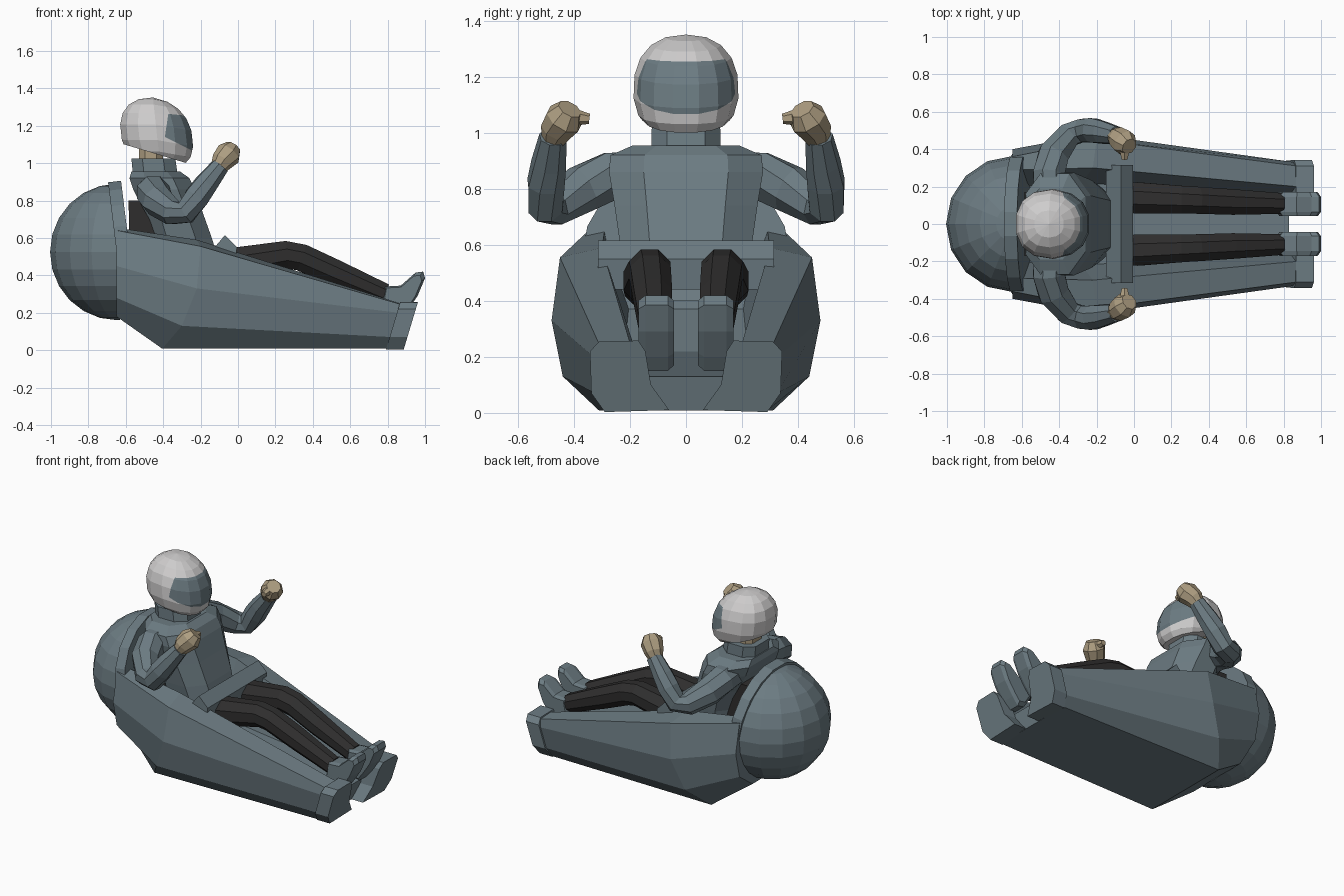
import bpy, bmesh, math
from mathutils import Vector, Matrix

if "Cube" in bpy.data.objects:
    bpy.data.objects.remove(bpy.data.objects["Cube"])


def material(name, rgb):
    m = bpy.data.materials.new(name)
    m.diffuse_color = (*rgb, 1)
    m.use_nodes = True
    m.node_tree.nodes["Principled BSDF"].inputs["Base Color"].default_value = m.diffuse_color
    return m


GREY = material("slate grey", (0.15, 0.2, 0.225))
BLACK = material("trouser black", (0.028, 0.027, 0.027))
WHITE = material("helmet white", (0.62, 0.61, 0.61))
SKIN = material("glove tan", (0.42, 0.34, 0.22))


def finish(name, bm, *mats):
    bmesh.ops.recalc_face_normals(bm, faces=bm.faces[:])
    me = bpy.data.meshes.new(name)
    bm.to_mesh(me)
    bm.free()
    for m in mats:
        me.materials.append(m)
    ob = bpy.data.objects.new(name, me)
    bpy.context.collection.objects.link(ob)
    return ob


def loft(name, rings, mat):
    """Skin equal-length closed rings and cap both ends."""
    bm = bmesh.new()
    vs = [[bm.verts.new(p) for p in r] for r in rings]
    n = len(vs[0])
    for a, b in zip(vs, vs[1:]):
        for i in range(n):
            j = (i + 1) % n
            bm.faces.new((a[i], a[j], b[j], b[i]))
    bm.faces.new(vs[0])
    bm.faces.new(vs[-1])
    return finish(name, bm, mat)


def tube(name, path, mat, side=1, n=8):
    """Limb along (x, y, z, radius) points, y multiplied by side."""
    pts = [Vector((x, y * side, z)) for x, y, z, r in path]
    rings = []
    for i, p in enumerate(pts):
        t = (pts[min(i + 1, len(pts) - 1)] - pts[max(i - 1, 0)]).normalized()
        u = t.cross(Vector((0, 0, 1))).normalized()
        v = t.cross(u)
        r = path[i][3]
        angles = [2 * math.pi * (k + 0.5) / n for k in range(n)]
        rings.append([p + r * (math.cos(a) * u + math.sin(a) * v) for a in angles])
    return loft(name, rings, mat)


def oval(z, w, x0, x1):
    """Eight-sided horizontal section."""
    c, d = (x0 + x1) / 2, (x1 - x0) / 2
    pts = [(1, .55), (.45, 1), (-.5, 1), (-1, .6)]
    pts += [(a, -b) for a, b in reversed(pts)]
    return [(c + d * a, w * b, z) for a, b in pts]


# Hull: open channel lofted along x from half sections
halves = [
    [(-.65, .20, .42), (-.65, .29, .655), (-.65, .36, .64), (-.65, .40, .45), (-.65, .36, .28), (-.65, .22, .18)],
    [(-.28, .22, .22), (-.22, .30, .59), (-.20, .45, .555), (-.22, .48, .33), (-.30, .44, .13), (-.405, .31, .008)],
    [(.83, .15, .13), (.87, .20, .25), (.87, .31, .245), (.86, .33, .20), (.82, .325, .07), (.80, .29, .008)],
]
loft("hull", [h + [(x, -y, z) for x, y, z in reversed(h)] for h in halves], GREY)

# Rear ball, cut to a dome
bm = bmesh.new()
bmesh.ops.create_uvsphere(bm, u_segments=16, v_segments=12, radius=1)
bmesh.ops.transform(bm, verts=bm.verts[:], matrix=Matrix.Translation((-.645, 0, .525)) @ Matrix.Diagonal((.36, .364, .365, 1)))
bmesh.ops.bisect_plane(bm, geom=bm.verts[:] + bm.edges[:] + bm.faces[:],
                       plane_co=(-.63, 0, 0), plane_no=(1, 0, 0), clear_outer=True)
bmesh.ops.holes_fill(bm, edges=[e for e in bm.edges if e.is_boundary])
finish("rear_dome", bm, GREY)

# Tilted collar between dome and hull
bm = bmesh.new()
bmesh.ops.create_cone(bm, cap_ends=True, segments=18, radius1=.375, radius2=.375, depth=.07)
bmesh.ops.transform(bm, verts=bm.verts[:], matrix=Matrix.Translation((-.615, 0, .535)) @ Matrix.Rotation(math.radians(83), 4, 'Y'))
finish("rear_collar", bm, GREY)

# Lap panel wedge across the cockpit
wedge = [(-.15, .52), (-.07, .615), (-.005, .55), (-.02, .44), (-.15, .44)]
loft("lap_panel", [[(x, y, z) for x, z in wedge] for y in (-.315, .315)], GREY)

# Seat cushion behind the rider
loft("seat_cushion", [[(-.58, y, .5), (-.585, y, .80), (-.53, y, .80), (-.36, y, .5)] for y in (-.17, .17)], BLACK)

# Torso, collar and neck
loft("torso", [oval(.40, .20, -.44, -.08), oval(.60, .235, -.46, -.14), oval(.74, .255, -.50, -.19),
               oval(.86, .275, -.56, -.23), oval(.92, .27, -.58, -.26), oval(.955, .19, -.57, -.31)], GREY)
loft("jacket_collar", [oval(.92, .125, -.56, -.32), oval(1.025, .122, -.57, -.335)], GREY)
loft("neck", [oval(1.0, .08, -.53, -.40), oval(1.10, .08, -.53, -.40)], SKIN)

# Helmet: boxy ball drooping to the chin, with cut base and visor faces
bm = bmesh.new()
bmesh.ops.create_uvsphere(bm, u_segments=14, v_segments=9, radius=1)
for v in bm.verts:
    q = [math.copysign(abs(c) ** .85, c) for c in v.co]
    v.co = (-.435 + .197 * q[0] - .02 * q[2], q[1] * .188 * (1 - .1 * max(0, q[0]) - .04 * q[2]),
            1.165 + .186 * q[2] - .035 * max(0, q[0]))


def slice_helmet(co, no, clear=False):
    bmesh.ops.bisect_plane(bm, geom=bm.verts[:] + bm.edges[:] + bm.faces[:],
                           plane_co=co, plane_no=no, clear_outer=clear)


slice_helmet((-.575, 0, 1.09), (-.3, 0, -1), True)
bmesh.ops.holes_fill(bm, edges=[e for e in bm.edges if e.is_boundary])
planes = [((-.24, 0, 1.25), (.1, 0, 1)), ((-.385, 0, 1.18), (-1, 0, .15)), ((-.23, 0, 1.06), (-.5, 0, -1))]
for co, no in planes:
    slice_helmet(co, no)
for f in bm.faces:
    c = f.calc_center_median()
    if all((c - Vector(co)).dot(Vector(no)) < 0 for co, no in planes):
        f.material_index = 1
finish("helmet", bm, WHITE, GREY)

# Foot-end block outline (y, z), shoe outline (x, z)
block = [(.06, .01), (.125, .10), (.145, .22), (.17, .258), (.31, .255), (.343, .22), (.338, .07), (.29, .003)]
shoe = [(.76, .24), (.78, .34), (.87, .345), (.95, .415), (.99, .42), (1.0, .385), (.96, .29), (.90, .20), (.86, .15), (.81, .16)]

for side, tag in ((1, "left"), (-1, "right")):
    tube(tag + "_arm", [(-.45, .16, .85, .09), (-.455, .27, .845, .092), (-.43, .37, .80, .088),
                        (-.35, .475, .735, .07), (-.28, .50, .735, .066), (-.22, .50, .82, .07),
                        (-.17, .49, .89, .064), (-.095, .475, .985, .05)], GREY, side)
    tube(tag + "_fist", [(-.11, .475, .965, .04), (-.085, .462, 1.01, .06), (-.05, .435, 1.05, .07),
                         (-.025, .415, 1.085, .045)], SKIN, side)
    tube(tag + "_thumb", [(-.06, .43, 1.05, .03), (-.05, .385, 1.055, .028), (-.05, .345, 1.05, .018)], SKIN, side, 6)
    tube(tag + "_leg", [(-.12, .14, .45, .085), (.02, .14, .47, .09), (.26, .13, .51, .08), (.34, .127, .495, .078),
                        (.52, .118, .415, .074), (.785, .11, .30, .06)], BLACK, side)
    # shoe narrows slightly to each side
    rings = []
    for y, k in ((.042, .85), (.065, 1), (.145, 1), (.17, .85)):
        rings.append([(.88 + (x - .88) * k, side * y, .29 + (z - .29) * k) for x, z in shoe])
    loft(tag + "_shoe", rings, GREY)
    loft(tag + "_foot_block", [[(.79 + o + .3 * z, side * y, z) for y, z in block] for o in (0, .095)], GREY)
